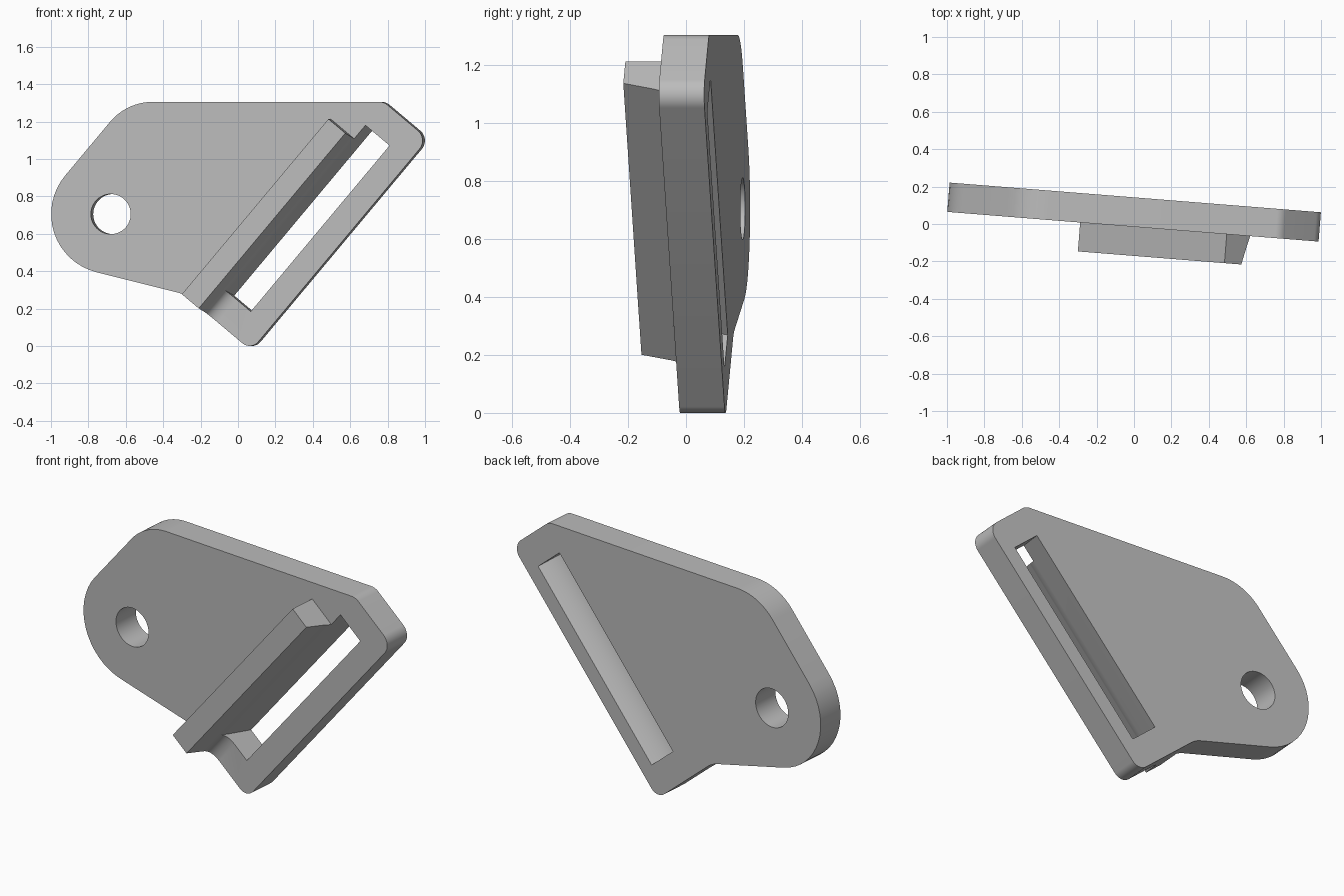
import bpy, bmesh, math
from mathutils import Vector, Matrix

if "Cube" in bpy.data.objects:
    bpy.data.objects.remove(bpy.data.objects["Cube"])

A = math.radians(50)                       # direction of the strap slot
TILT = Matrix.Rotation(-math.radians(4.57), 4, 'Z')
FRONT, BACK = -0.015, 0.142                # plate faces

grey = bpy.data.materials.new("grey_plastic")
grey.diffuse_color = (0.5, 0.5, 0.5, 1)
grey.use_nodes = True
grey.node_tree.nodes["Principled BSDF"].inputs["Base Color"].default_value = grey.diffuse_color


def slot_point(p, q):
    """Point across (p) and along (q) the slot, as plate x, z."""
    return (p * math.sin(A) + q * math.cos(A), q * math.sin(A) - p * math.cos(A))


def rounded(corners, steps=10):
    """Closed outline with each (x, z, radius) corner replaced by an arc."""
    out = []
    n = len(corners)
    for i, (x, z, r) in enumerate(corners):
        c = Vector((x, z))
        a = (Vector(corners[i - 1][:2]) - c).normalized()
        b = (Vector(corners[(i + 1) % n][:2]) - c).normalized()
        half = a.angle(b) / 2
        centre = c + (a + b).normalized() * (r / math.sin(half))
        t = r / math.tan(half)
        s, e = c + a * t - centre, c + b * t - centre
        total = s.angle_signed(e)
        for k in range(steps + 1):
            out.append(centre + Matrix.Rotation(-total * k / steps, 2) @ s)
    return out


def prism(name, loop_a, loop_b):
    """Solid between two matching closed loops."""
    bm = bmesh.new()
    a = [bm.verts.new(p) for p in loop_a]
    b = [bm.verts.new(p) for p in loop_b]
    n = len(a)
    bm.faces.new(a)
    bm.faces.new(b[::-1])
    for i in range(n):
        bm.faces.new((a[i], b[i], b[(i + 1) % n], a[(i + 1) % n]))
    bmesh.ops.recalc_face_normals(bm, faces=bm.faces)
    bm.transform(TILT)
    me = bpy.data.meshes.new(name)
    bm.to_mesh(me)
    bm.free()
    ob = bpy.data.objects.new(name, me)
    bpy.context.collection.objects.link(ob)
    me.materials.append(grey)
    return ob


def extrude_depth(name, outline, v0, v1):
    return prism(name, [(x, v0, z) for x, z in outline], [(x, v1, z) for x, z in outline])


def extrude_slotwise(name, profile, q0, q1):
    def loop(q):
        return [(slot_point(p, q)[0], v, slot_point(p, q)[1]) for p, v in profile]
    return prism(name, loop(q0), loop(q1))


def boolean(target, other, operation):
    bpy.context.view_layer.objects.active = target
    m = target.modifiers.new(operation, 'BOOLEAN')
    m.object, m.operation, m.solver = other, operation, 'EXACT'
    bpy.ops.object.modifier_apply(modifier=m.name)
    bpy.data.objects.remove(other)


# Plate outline: straight sides, rounded corners, large lobe around the hole
HOLE = Vector((-0.681, 0.705))
R = 0.32
up = Vector((math.cos(A), math.sin(A)))
up_tan = HOLE + R * Vector((-math.sin(A), math.cos(A)))
top_left = up_tan + up * ((1.305 - up_tan.y) / up.y)
top_q = 1.503
top_right_x = (top_q - 1.305 * math.sin(A)) / math.cos(A)
low_dir = Vector((0.97, -0.243)).normalized()
low_tan = HOLE + R * Vector((low_dir.y, -low_dir.x))
EDGE_Q = 0.027
t = (EDGE_Q - low_tan.dot(up)) / low_dir.dot(up)
dip = low_tan + low_dir * t
# corner where the two lobe tangents meet
den = up.x * low_dir.y - up.y * low_dir.x
d = low_tan - up_tan
lobe = up_tan + up * ((d.x * low_dir.y - d.y * low_dir.x) / den)
corners = [(*top_left, 0.30), (top_right_x, 1.305, 0.07),
           (*slot_point(0.07, top_q), 0.07), (*slot_point(0.07, EDGE_Q), 0.06),
           (*dip, 0.15), (*lobe, R)]
plate = extrude_depth("plate", rounded(corners, 16), FRONT, BACK)

# Raised strap bar with a fillet running down to the plate
bar_profile = [(-0.398, 0.03), (-0.398, -0.17), (-0.28, -0.17), (-0.25, -0.065)]
for k in range(1, 9):
    s = k / 8
    bar_profile.append(((1 - s) ** 2 * -0.25 + 2 * s * (1 - s) * -0.236 + s * s * -0.165,
                        (1 - s) ** 2 * -0.065 + (2 * s * (1 - s) + s * s) * FRONT))
bar_profile.append((-0.165, 0.03))
bar = extrude_slotwise("strap_bar", bar_profile, EDGE_Q, 1.25)
boolean(plate, bar, 'UNION')

# Strap slot: slanted inner wall, rounded outer wall
slot_profile = [(-0.259, -0.10), (-0.234, FRONT), (-0.197, BACK), (-0.19, 0.18), (0.0, 0.18)]
for k in range(8, -1, -1):
    s = k / 8
    slot_profile.append((-0.065 + 0.05 * s * s, FRONT + (BACK - FRONT) * s))
slot_profile.append((-0.065, -0.10))
slot = extrude_slotwise("slot_cutter", slot_profile, 0.186, 1.344)
boolean(plate, slot, 'DIFFERENCE')

# Round mounting hole
ring = [HOLE + 0.107 * Vector((math.cos(i * math.tau / 48), math.sin(i * math.tau / 48)))
        for i in range(48)]
boolean(plate, extrude_depth("hole_cutter", ring, -0.3, 0.4), 'DIFFERENCE')

plate.name = "strap_plate"
bpy.context.view_layer.objects.active = plate
plate.select_set(True)
bpy.ops.object.shade_smooth_by_angle(angle=math.radians(25))
